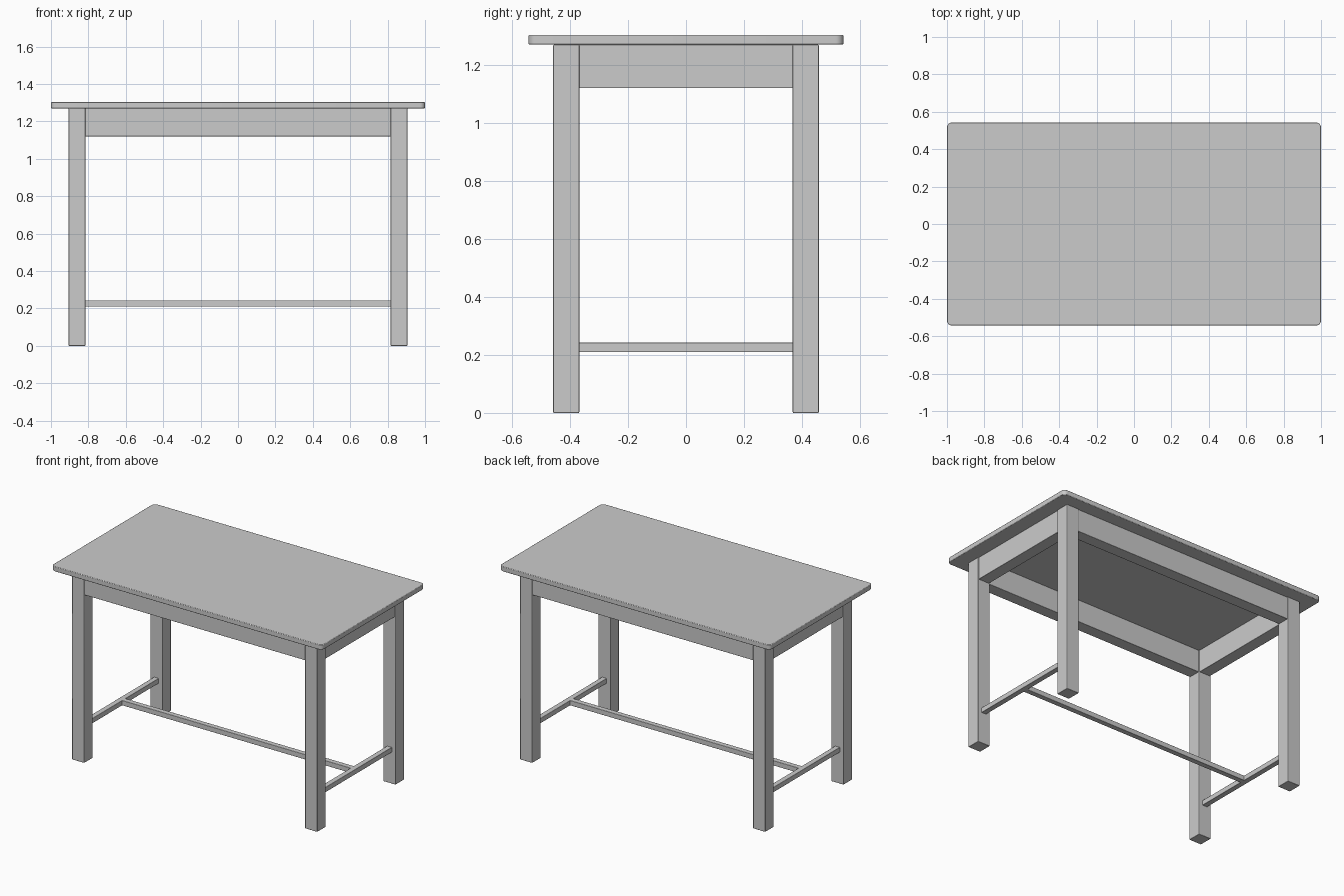
import bpy, bmesh

if "Cube" in bpy.data.objects:
    bpy.data.objects.remove(bpy.data.objects["Cube"])

LEG_X, LEG_Y, LEG = 0.861, 0.413, 0.09
TOP_Z, UNDER_Z = 1.303, 1.27


def box(name, center, size, bevel=0.003, corner=0.0):
    """Box with optional rounded vertical corners and softened edges."""
    bm = bmesh.new()
    bmesh.ops.create_cube(bm, size=1)
    bmesh.ops.scale(bm, vec=size, verts=bm.verts)
    if corner:
        upright = [e for e in bm.edges
                   if abs(e.verts[0].co.z - e.verts[1].co.z) > 1e-4]
        bmesh.ops.bevel(bm, geom=upright, offset=corner, segments=6,
                        profile=0.5, affect='EDGES')
    mesh = bpy.data.meshes.new(name)
    bm.to_mesh(mesh)
    bm.free()
    ob = bpy.data.objects.new(name, mesh)
    ob.location = center
    bpy.context.collection.objects.link(ob)
    mod = ob.modifiers.new("soft_edges", 'BEVEL')
    mod.width = bevel
    mod.segments = 2
    mod.limit_method = 'ANGLE'
    bpy.ops.object.select_all(action='DESELECT')
    ob.select_set(True)
    bpy.context.view_layer.objects.active = ob
    bpy.ops.object.shade_smooth_by_angle()
    return ob


# Table top with rounded corners
box("table_top", (0, 0, (TOP_Z + UNDER_Z) / 2),
    (2.0, 1.086, TOP_Z - UNDER_Z), corner=0.027)

# Four square legs
for sy, depth in ((-1, "front"), (1, "back")):
    for sx, side in ((-1, "left"), (1, "right")):
        box(f"{depth}_{side}_leg", (sx * LEG_X, sy * LEG_Y, UNDER_Z / 2),
            (LEG, LEG, UNDER_Z))

span_x, span_y = 2 * LEG_X - LEG, 2 * LEG_Y - LEG
apron_z, apron_h, apron_t = 1.195, 0.15, 0.08
rail_z, rail_h, rail_w = 0.226, 0.033, 0.035

# Long aprons under the top
for s, side in ((-1, "front"), (1, "back")):
    box(f"{side}_apron", (0, s * LEG_Y, apron_z),
        (span_x + 0.01, apron_t, apron_h), bevel=0.002)

# End aprons and low end rails
for s, side in ((-1, "left"), (1, "right")):
    box(f"{side}_apron", (s * LEG_X, 0, apron_z),
        (apron_t, span_y + 0.01, apron_h), bevel=0.002)
    box(f"{side}_end_rail", (s * LEG_X, 0, rail_z),
        (rail_w, span_y + 0.01, rail_h), bevel=0.002)

# Long rail joining the end rails
box("center_rail", (0, 0, rail_z),
    (2 * LEG_X - rail_w + 0.01, rail_w, rail_h), bevel=0.002)
